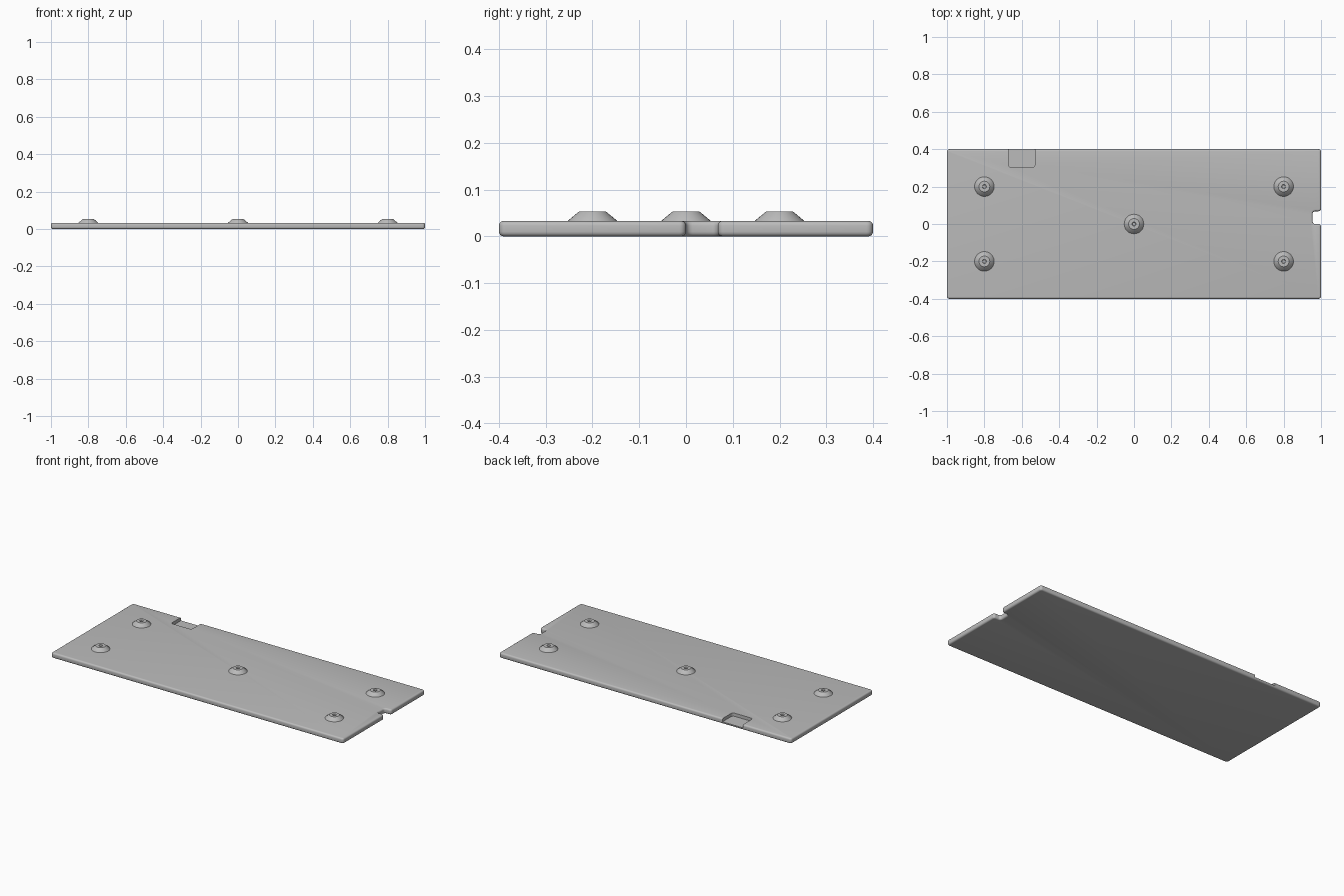
import bpy, bmesh, math
from mathutils import Vector

cube = bpy.data.objects.get("Cube")
if cube:
    bpy.data.objects.remove(cube, do_unlink=True)

grey = bpy.data.materials.new("light_grey")
grey.use_nodes = True
colour = (0.5, 0.5, 0.5, 1)
grey.diffuse_color = colour
grey.node_tree.nodes["Principled BSDF"].inputs["Base Color"].default_value = colour

THICK = 0.033


def make_object(name, bm):
    bmesh.ops.recalc_face_normals(bm, faces=bm.faces)
    mesh = bpy.data.meshes.new(name)
    bm.to_mesh(mesh)
    bm.free()
    mesh.materials.append(grey)
    obj = bpy.data.objects.new(name, mesh)
    bpy.context.collection.objects.link(obj)
    return obj


def smooth(obj, degrees=32):
    bpy.ops.object.select_all(action='DESELECT')
    obj.select_set(True)
    bpy.context.view_layer.objects.active = obj
    bpy.ops.object.shade_smooth_by_angle(angle=math.radians(degrees))


def rounded_slab(outline, z, height, radius, edge=0):
    """Extrude an outline with rounded corners, optionally rounding its rims."""
    bm = bmesh.new()
    bm.faces.new([bm.verts.new((x, y, z)) for x, y in outline])
    bmesh.ops.bevel(bm, geom=bm.verts[:], offset=radius, segments=5,
                    profile=0.5, affect='VERTICES')
    top = bmesh.ops.extrude_face_region(bm, geom=bm.faces[:])["geom"]
    bmesh.ops.translate(bm, vec=(0, 0, height),
                        verts=[v for v in top if isinstance(v, bmesh.types.BMVert)])
    bmesh.ops.recalc_face_normals(bm, faces=bm.faces)
    if edge:
        rims = [e for e in bm.edges
                if abs(e.verts[0].co.z - e.verts[1].co.z) < 1e-5]
        bmesh.ops.bevel(bm, geom=rims, offset=edge, segments=4,
                        profile=0.5, affect='EDGES')
    return bm


# Base plate with a through notch in its left edge
outline = [(-1, -0.4), (1, -0.4), (1, 0), (0.955, 0),
           (0.955, 0.068), (1, 0.068), (1, 0.4), (-1, 0.4)]
plate = make_object("base_plate", rounded_slab(outline, 0, THICK, 0.014, 0.01))

# Shallow pocket open to the back edge
pocket = [(-0.67, 0.302), (-0.53, 0.302), (-0.53, 0.5), (-0.67, 0.5)]
cutter = make_object("pocket_cutter", rounded_slab(pocket, 0.013, 0.1, 0.015))
cutter.hide_render = True
cut = plate.modifiers.new("pocket", 'BOOLEAN')
cut.operation = 'DIFFERENCE'
cut.solver = 'EXACT'
cut.object = cutter
bpy.context.view_layer.objects.active = plate
bpy.ops.object.modifier_apply(modifier=cut.name)
bpy.data.objects.remove(cutter, do_unlink=True)
smooth(plate)


# Tapered studs with a small dimple in the flat top
def stud(name, x, y):
    profile = [(0.054, 0.03), (0.052, 0.034), (0.029, 0.053),
               (0.011, 0.053), (0.009, 0.046), (0, 0.044)]
    bm = bmesh.new()
    verts = [bm.verts.new((r, 0, z)) for r, z in profile]
    edges = [bm.edges.new(pair) for pair in zip(verts, verts[1:])]
    bmesh.ops.spin(bm, geom=verts + edges, cent=(0, 0, 0), axis=(0, 0, 1),
                   angle=math.tau, steps=32, use_merge=True)
    bmesh.ops.remove_doubles(bm, verts=bm.verts, dist=1e-5)
    obj = make_object(name, bm)
    obj.location = Vector((x, y, 0))
    smooth(obj)


stud("centre_stud", 0, 0)
for side, x in (("left", 0.8), ("right", -0.8)):
    for end, y in (("front", -0.2), ("back", 0.2)):
        stud(f"{end}_{side}_stud", x, y)
